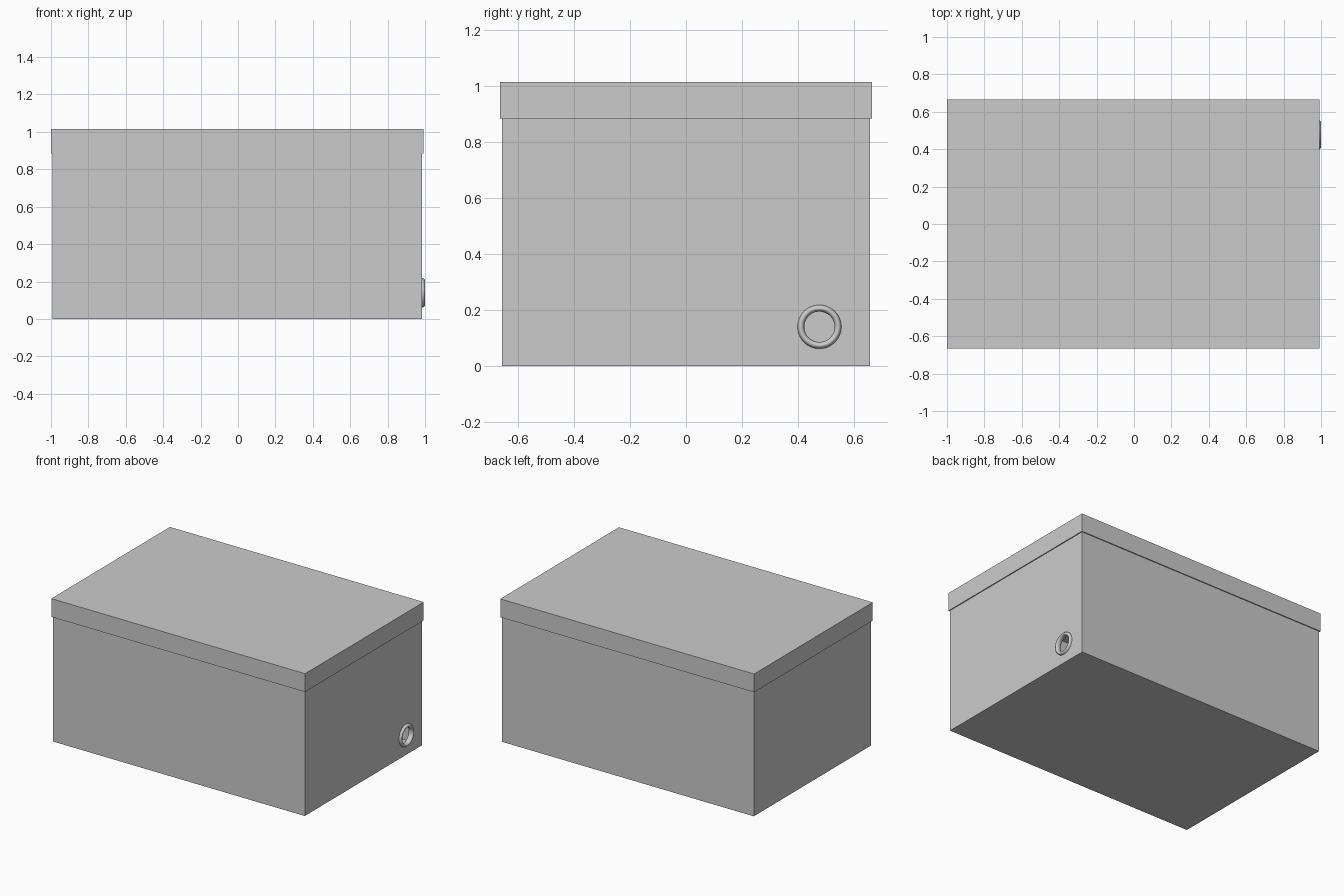
import bpy, bmesh, math

if "Cube" in bpy.data.objects:
    bpy.data.objects.remove(bpy.data.objects["Cube"])

T = 0.007          # sheet thickness
CX = -0.004        # box centre; the grommet sticks out on +x
HOLE_Y, HOLE_Z = 0.477, 0.14


def open_box(name, half_x, half_y, z0, z1, open_top):
    """Thin-walled box with one open side."""
    bm = bmesh.new()
    bmesh.ops.create_cube(bm, size=1)
    for v in bm.verts:
        v.co = (CX + v.co.x * 2 * half_x, v.co.y * 2 * half_y,
                z0 + (v.co.z + 0.5) * (z1 - z0))
    sign = 1 if open_top else -1
    bm.normal_update()
    bmesh.ops.delete(bm, geom=[f for f in bm.faces if f.normal.z * sign > 0.9],
                     context='FACES_ONLY')
    mesh = bpy.data.meshes.new(name)
    bm.to_mesh(mesh)
    bm.free()
    obj = bpy.data.objects.new(name, mesh)
    bpy.context.collection.objects.link(obj)
    solid = obj.modifiers.new("walls", 'SOLIDIFY')
    solid.thickness = T
    solid.offset = -1
    solid.use_even_offset = True
    return obj


# Box body and the lid that caps it
body = open_box("box_body", 0.988, 0.657, 0.0, 1.005, True)
lid = open_box("box_lid", 0.996, 0.665, 0.885, 1.015, False)

# Round handle hole through the right wall
wall_x = CX + 0.988
bpy.ops.mesh.primitive_cylinder_add(vertices=48, radius=0.062, depth=0.1,
                                    location=(wall_x, HOLE_Y, HOLE_Z),
                                    rotation=(0, math.pi / 2, 0))
cutter = bpy.context.object
cutter.name = "hole_cutter"
cutter.hide_render = True
cutter.hide_viewport = True
cut = body.modifiers.new("hole", 'BOOLEAN')
cut.operation = 'DIFFERENCE'
cut.solver = 'EXACT'
cut.object = cutter

# Grommet: rounded ring lining the hole, flared on both faces of the wall
bpy.ops.mesh.primitive_torus_add(major_radius=0.0665, minor_radius=0.0122,
                                 major_segments=48, minor_segments=16,
                                 location=(wall_x - T / 2, HOLE_Y, HOLE_Z),
                                 rotation=(0, math.pi / 2, 0))
ring = bpy.context.object
ring.name = "hole_grommet"
ring.scale.z = (1.0 - (wall_x - T / 2)) / 0.0122
bpy.ops.object.shade_smooth_by_angle()
